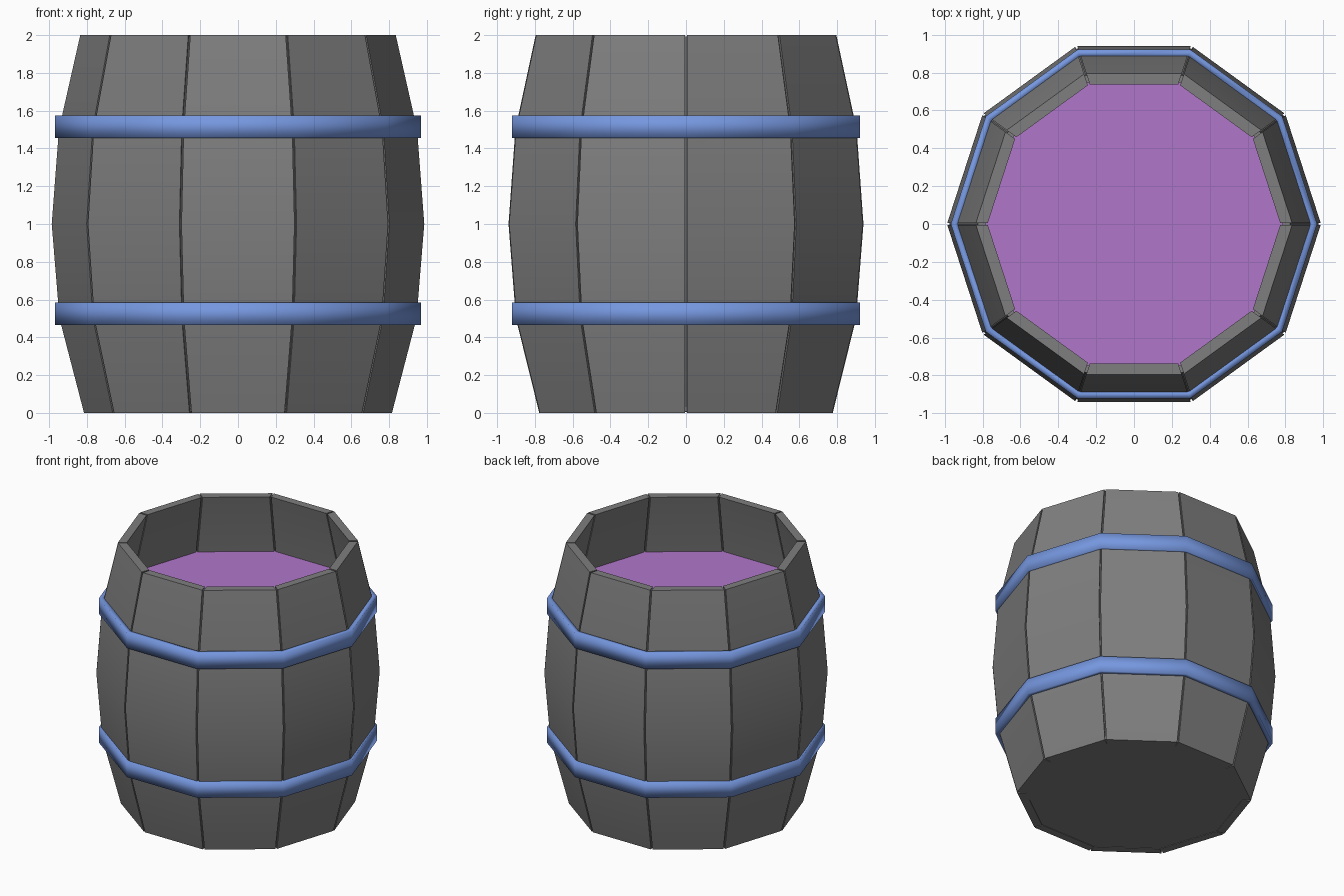
import bpy, bmesh
from math import pi, radians
from mathutils import Matrix, Vector

old = bpy.data.objects.get("Cube")
if old:
    bpy.data.objects.remove(old, do_unlink=True)

SIDES = 10
STEP = 2 * pi / SIDES
WALL = 0.063   # corner-to-corner wall thickness
GAP = 0.012    # seam width between staves
# Bulging outline: corner radius, height
BULGE = [(0.817, 0), (0.947, 0.5), (0.988, 1.0), (0.95, 1.5), (0.837, 2.0)]


def material(name, rgb):
    m = bpy.data.materials.new(name)
    m.use_nodes = True
    m.diffuse_color = (*rgb, 1)
    m.node_tree.nodes["Principled BSDF"].inputs["Base Color"].default_value = (*rgb, 1)
    return m


grey = material("grey_wood", (0.21, 0.21, 0.21))
blue = material("blue_metal", (0.18, 0.31, 0.74))
purple = material("purple_liquid", (0.44, 0.18, 0.6))


def corner(r, z, i):
    return Matrix.Rotation(STEP * i, 3, 'Z') @ Vector((r, 0, z))


def finish(bm, name, mat, angle=None):
    bmesh.ops.recalc_face_normals(bm, faces=bm.faces)
    mesh = bpy.data.meshes.new(name)
    bm.to_mesh(mesh)
    bm.free()
    mesh.materials.append(mat)
    ob = bpy.data.objects.new(name, mesh)
    bpy.context.collection.objects.link(ob)
    if angle:
        bpy.ops.object.select_all(action='DESELECT')
        ob.select_set(True)
        bpy.context.view_layer.objects.active = ob
        bpy.ops.object.shade_smooth_by_angle(angle=radians(angle))
    return ob


def wall_section(inset, z_inset):
    """Closed wall cross-section, shrunk by the given amounts."""
    def level(z):
        return min(max(z, z_inset), 2 - z_inset)
    outer = [(r - inset, level(z)) for r, z in BULGE]
    inner = [(r - WALL + inset, level(z)) for r, z in BULGE]
    return outer + inner[::-1]


def ring(name, section, mat, angle=None):
    """Sweep a closed section around the ten corners."""
    bm = bmesh.new()
    loops = [[bm.verts.new(corner(r, z, i)) for r, z in section] for i in range(SIDES)]
    n = len(section)
    for i in range(SIDES):
        a, b = loops[i], loops[(i + 1) % SIDES]
        for j in range(n):
            k = (j + 1) % n
            bm.faces.new((a[j], b[j], b[k], a[k]))
    return finish(bm, name, mat, angle)


def stave(i):
    """One flat plank spanning two neighbouring corners."""
    bm = bmesh.new()
    section = wall_section(0, 0)
    n = len(section)
    ends = [[], []]
    for r, z in section:
        a, b = corner(r, z, i), corner(r, z, i + 1)
        shift = (b - a).normalized() * GAP / 2
        ends[0].append(bm.verts.new(a + shift))
        ends[1].append(bm.verts.new(b - shift))
    a, b = ends
    for j in range(n):
        k = (j + 1) % n
        bm.faces.new((a[j], b[j], b[k], a[k]))
    # Side edges are strips joining the outer and inner outlines
    for e in ends:
        for j in range(len(BULGE) - 1):
            bm.faces.new((e[j], e[j + 1], e[n - 2 - j], e[n - 1 - j]))
    finish(bm, f"stave_{i + 1}", grey, 30)


def disc(name, r, z, depth, mat):
    bm = bmesh.new()
    bmesh.ops.create_cone(bm, cap_ends=True, segments=SIDES, radius1=r, radius2=r, depth=depth)
    # Put a corner on the +x axis, matching the staves
    top = max(bm.verts, key=lambda v: v.co.x)
    turn = -Vector((1, 0)).angle_signed(top.co.xy) * -1
    bmesh.ops.rotate(bm, verts=bm.verts, matrix=Matrix.Rotation(turn, 3, 'Z'))
    bmesh.ops.translate(bm, verts=bm.verts, vec=(0, 0, z - depth / 2))
    finish(bm, name, mat)


# Staves, with a recessed shell closing the seams between them
for i in range(SIDES):
    stave(i)
ring("seam_shell", wall_section(0.012, 0.008), grey, 30)

# Floor and contents
disc("floor", 0.795, 0.034, 0.03, grey)
disc("liquid", 0.9, 1.535, 0.02, purple)

# Two softly shaded hoops
for name, z in (("lower_hoop", 0.525), ("upper_hoop", 1.515)):
    h = 0.06
    ring(name, [(0.968, z - h), (0.968, z + h), (0.93, z + h), (0.93, z - h)], blue, 180)
